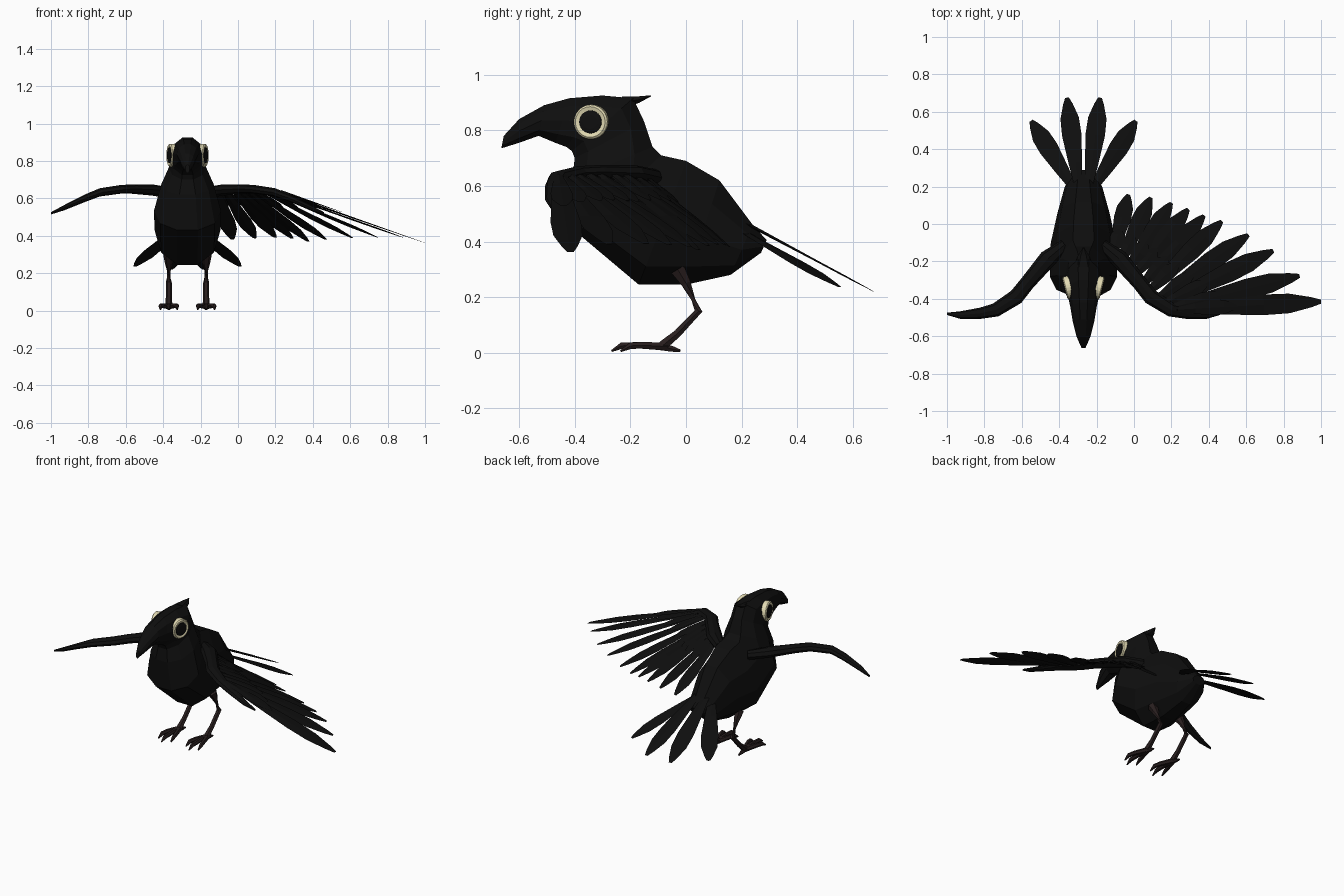
import bpy, bmesh, math
from mathutils import Vector as V

if "Cube" in bpy.data.objects:
    bpy.data.objects.remove(bpy.data.objects["Cube"])

CX = -0.27  # the bird's own centre line


def material(name, rgb):
    m = bpy.data.materials.new(name)
    m.diffuse_color = (*rgb, 1)
    m.use_nodes = True
    m.node_tree.nodes["Principled BSDF"].inputs["Base Color"].default_value = m.diffuse_color
    return m


BLACK = material("feather black", (0.0045, 0.0045, 0.0045))
BROWN = material("leg brown", (0.021, 0.013, 0.013))
CREAM = material("eye cream", (0.76, 0.70, 0.45))


def loft(name, rings, mat):
    """Skin a list of equal-length rings and cap both ends."""
    bm = bmesh.new()
    rows = [[bm.verts.new(p) for p in r] for r in rings]
    n = len(rows[0])
    for a, b in zip(rows, rows[1:]):
        for i in range(n):
            j = (i + 1) % n
            bm.faces.new((a[i], a[j], b[j], b[i]))
    bm.faces.new(rows[0])
    bm.faces.new(rows[-1])
    bmesh.ops.recalc_face_normals(bm, faces=bm.faces)
    me = bpy.data.meshes.new(name)
    bm.to_mesh(me)
    bm.free()
    me.materials.append(mat)
    ob = bpy.data.objects.new(name, me)
    bpy.context.collection.objects.link(ob)
    return ob


def oval(c, a, b, n):
    """Ring about c spanned by half axes a and b."""
    return [c + a * math.cos(2 * math.pi * i / n) + b * math.sin(2 * math.pi * i / n) for i in range(n)]


def limb(name, pts, radii, mat, n=6):
    """Tapered round tube along a path."""
    pts = [V(p) for p in pts]
    rings = []
    for i, p in enumerate(pts):
        d = (pts[min(i + 1, len(pts) - 1)] - pts[max(i - 1, 0)]).normalized()
        side = d.cross(V((0, 0, 1)))
        side = side.normalized() if side.length > 0.05 else V((1, 0, 0))
        rings.append(oval(p, side * radii[i], side.cross(d) * radii[i], n))
    return loft(name, rings, mat)


def feather(name, root, tip, half, thick=0.006):
    """Flat leaf-shaped blade from root to tip."""
    root, tip = V(root), V(tip)
    side = (tip - root).cross(V((0, 0, 1))).normalized()
    up = side.cross(tip - root).normalized()
    outline = ((0, 0.35), (0.3, 0.7), (0.6, 1), (0.78, 0.95), (0.93, 0.5), (1, 0.2))
    return loft(name, [oval(root.lerp(tip, t), side * half * w, up * thick * (1.1 - t), 4)
                       for t, w in outline], BLACK)


# body, head and beak: top (y, z), bottom (y, z), half width, width bias
sections = [
    (0.29, 0.405, 0.27, 0.36, 0.045, 1),
    (0.24, 0.46, 0.16, 0.28, 0.10, 1),
    (0.12, 0.62, 0.00, 0.245, 0.14, 0.9),
    (0.00, 0.69, -0.17, 0.245, 0.175, 0.75),
    (-0.09, 0.71, -0.39, 0.43, 0.18, 0.65),
    (-0.12, 0.74, -0.41, 0.62, 0.14, 0.9),
    (-0.15, 0.83, -0.40, 0.70, 0.10, 1),
    (-0.19, 0.915, -0.41, 0.725, 0.095, 1),
    (-0.30, 0.925, -0.43, 0.74, 0.088, 1),
    (-0.42, 0.915, -0.47, 0.755, 0.07, 1),
    (-0.51, 0.89, -0.53, 0.78, 0.058, 1),
    (-0.60, 0.84, -0.60, 0.755, 0.038, 1),
    (-0.655, 0.78, -0.664, 0.735, 0.012, 1),
]
rings = []
for ty, tz, by, bz, w, bias in sections:
    top, bot, ring = V((CX, ty, tz)), V((CX, by, bz)), []
    for i in range(10):
        a = math.pi * 2 * (i + 0.5) / 10
        s = (0.5 - 0.5 * math.cos(a) / math.cos(math.pi / 10)) 
        ring.append(top.lerp(bot, max(s, 0) ** bias) + V((w * math.sin(a), 0, 0)))
    rings.append(ring)
loft("body_and_head", rings, BLACK)

# small crest at the back of the head
loft("crest", [oval(V((CX, y, z)), V((w, 0, 0)), V((0, 0, h)), 6) for y, z, w, h in
               ((-0.23, 0.90, 0.05, 0.025), (-0.17, 0.91, 0.03, 0.014), (-0.125, 0.924, 0.003, 0.002))], BLACK)

# wing arm: distance from centre line, y, z, half width, half thickness
arm = [
    (0.10, -0.11, 0.63, 0.03, 0.03), (0.19, -0.185, 0.645, 0.048, 0.03),
    (0.30, -0.315, 0.65, 0.04, 0.025), (0.36, -0.39, 0.648, 0.042, 0.023),
    (0.47, -0.46, 0.632, 0.037, 0.022), (0.55, -0.477, 0.60, 0.03, 0.02),
    (0.66, -0.487, 0.55, 0.02, 0.014), (0.73, -0.48, 0.52, 0.006, 0.006),
]

for s, label in ((-1, "right"), (1, "left")):
    rings = []
    for i, (u, y, z, w, h) in enumerate(arm):
        a, b = arm[max(i - 1, 0)], arm[min(i + 1, len(arm) - 1)]
        d = V((s * (b[0] - a[0]), b[1] - a[1], 0)).normalized()
        rings.append(oval(V((CX + s * u, y, z)), V((-d.y, d.x, 0)) * w, V((0, 0, h)), 8))
    loft(label + "_wing_arm", rings, BLACK)

    # eye: raised ring with a dark pupil, turned slightly forward
    tilt = math.radians(14)
    axis = V((s * math.cos(tilt), -math.sin(tilt), 0))
    across = V((0, 0, 1)).cross(axis)
    c = V((CX + s * 0.09, -0.342, 0.83))

    def disc(r, h):
        return oval(c + axis * h, across * r, V((0, 0, r)), 24)
    loft(label + "_eye_ring", [disc(0.062, -0.03), disc(0.062, 0.004), disc(0.055, 0.01),
                               disc(0.042, 0.006)], CREAM)
    loft(label + "_pupil", [disc(0.042, 0.0), disc(0.041, 0.010), disc(0.025, 0.013)], BLACK)

    # leg and foot
    x = CX + s * 0.1
    limb(label + "_leg", [(x, -0.03, 0.30), (x, 0.0, 0.25), (x, 0.045, 0.15), (x, -0.03, 0.07),
                          (x, -0.085, 0.025)], (0.03, 0.02, 0.016, 0.016, 0.02), BROWN)
    for k, (dx, y) in enumerate(((-0.045, -0.235), (0, -0.268), (0.045, -0.235))):
        limb(f"{label}_front_toe_{k}", [(x, -0.07, 0.022), (x + dx * 0.7, -0.16, 0.027),
                                        (x + dx * 0.95, y + 0.035, 0.025), (x + dx, y, 0.006)],
             (0.016, 0.014, 0.013, 0.004), BROWN)
    limb(label + "_back_toe", [(x, -0.09, 0.022), (x, -0.05, 0.014), (x, -0.02, 0.007)],
         (0.015, 0.012, 0.005), BROWN)

    # tail feathers, an inner and an outer one per side
    feather(label + "_inner_tail_feather", (CX + s * 0.025, 0.18, 0.485), (CX + s * 0.088, 0.675, 0.22), 0.052)
    feather(label + "_outer_tail_feather", (CX + s * 0.045, 0.18, 0.45), (CX + s * 0.28, 0.552, 0.237), 0.052)

# flight feathers on the spread wing: root x, y, z and tip x, y, z
flight = [
    (-0.11, -0.16, 0.64, -0.03, 0.158, 0.38), (-0.07, -0.20, 0.645, 0.09, 0.142, 0.387),
    (-0.03, -0.24, 0.65, 0.20, 0.113, 0.39), (0.00, -0.28, 0.65, 0.29, 0.08, 0.385),
    (0.04, -0.33, 0.65, 0.375, 0.045, 0.37), (0.07, -0.37, 0.65, 0.47, 0.015, 0.38),
    (0.11, -0.41, 0.648, 0.612, -0.058, 0.388), (0.15, -0.43, 0.643, 0.745, -0.143, 0.392),
    (0.19, -0.45, 0.635, 0.885, -0.277, 0.39), (0.23, -0.458, 0.63, 1.0, -0.415, 0.362),
]
for i, p in enumerate(flight):
    feather(f"flight_feather_{i}", p[:3], p[3:], 0.046 + 0.001 * i)
    # short covert feather overlapping each root
    root, tip = V(p[:3]), V(p[3:])
    feather(f"covert_feather_{i}", root + V((0, 0, 0.008)), root.lerp(tip, 0.42) + V((0, 0, 0.01)), 0.04)
